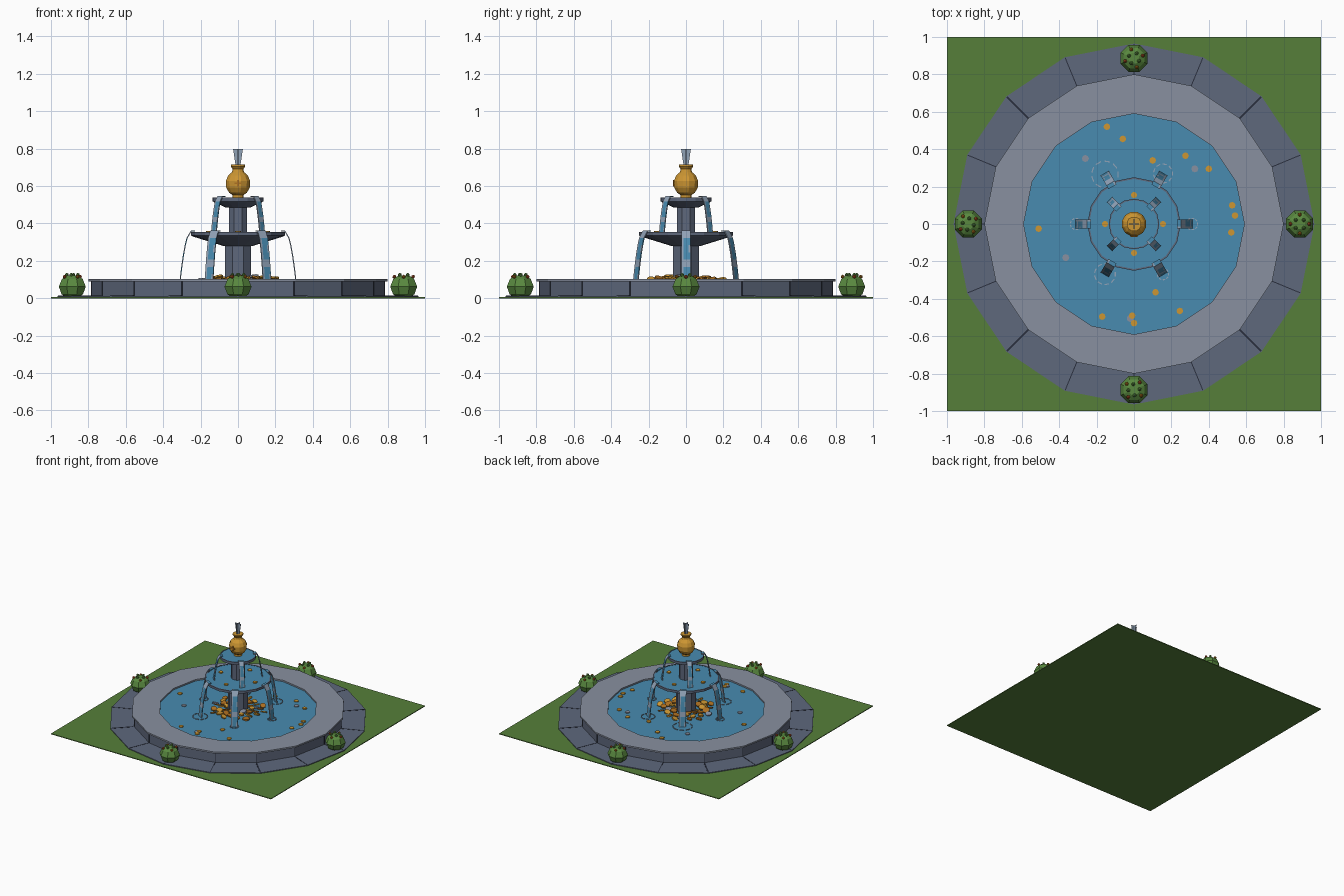
import bpy, bmesh, math, random
from mathutils import Matrix, Vector

if "Cube" in bpy.data.objects:
    bpy.data.objects.remove(bpy.data.objects["Cube"])

random.seed(4)
TAU = 2 * math.pi
COLORS = {
    "grass_green": (0.093, 0.212, 0.042), "slate": (0.112, 0.138, 0.202),
    "pale_stone": (0.246, 0.279, 0.352), "water_blue": (0.065, 0.258, 0.434),
    "gold": (0.61, 0.305, 0.032), "bronze": (0.42, 0.16, 0.015),
    "flower_red": (0.45, 0.08, 0.02), "bush_green": (0.10, 0.25, 0.05),
    "foam": (0.28, 0.36, 0.47), "dark_joint": (0.021, 0.026, 0.045),
}
MATS = {}
for key, rgb in COLORS.items():
    MATS[key] = bpy.data.materials.new(key)
    MATS[key].diffuse_color = (*rgb, 1)


def finish(name, bm, *mats):
    bmesh.ops.recalc_face_normals(bm, faces=bm.faces[:])
    me = bpy.data.meshes.new(name)
    bm.to_mesh(me)
    bm.free()
    for m in mats:
        me.materials.append(MATS[m])
    ob = bpy.data.objects.new(name, me)
    bpy.context.collection.objects.link(ob)
    return ob


def lathe(name, profile, n, mat, turn=0.0, closed=False):
    """Spin (radius, z) points into an n-sided solid."""
    bm = bmesh.new()
    rings = [[bm.verts.new((r * math.cos(turn + TAU * i / n), r * math.sin(turn + TAU * i / n), z))
              for i in range(n)] for r, z in profile]
    pairs = list(zip(rings, rings[1:])) + ([(rings[-1], rings[0])] if closed else [])
    for a, b in pairs:
        for i in range(n):
            j = (i + 1) % n
            bm.faces.new((a[i], a[j], b[j], b[i]))
    if not closed:
        bm.faces.new(rings[0])
        bm.faces.new(rings[-1])
    return finish(name, bm, mat)


def add_box(bm, size, matrix, idx=0):
    vs = bmesh.ops.create_cube(bm, size=1, matrix=matrix @ Matrix.Diagonal((*size, 1)))["verts"]
    for f in {f for v in vs for f in v.link_faces}:
        f.material_index = idx


def add_coin(bm, loc, r, tilt=0.0, spin=0.0, idx=0, h=0.008):
    mat = Matrix.Translation(loc) @ Matrix.Rotation(spin, 4, 'Z') @ Matrix.Rotation(tilt, 4, 'X')
    vs = bmesh.ops.create_cone(bm, cap_ends=True, segments=8, radius1=r, radius2=r,
                               depth=h, matrix=mat)["verts"]
    for f in {f for v in vs for f in v.link_faces}:
        f.material_index = idx


def spin_z(a):
    return Matrix.Rotation(a, 4, 'Z')


# Ground and paving
bm = bmesh.new()
add_box(bm, (2, 2, 0.006), Matrix.Translation((0, 0, 0.003)))
finish("lawn", bm, "grass_green")
lathe("paving", [(0.965, 0.001), (0.965, 0.012), (0.77, 0.012), (0.77, 0.001)], 16, "slate", closed=True)

# Pool wall, rim and water
lathe("pool_wall", [(0.785, 0.008), (0.785, 0.092), (0.61, 0.092), (0.61, 0.008)], 16, "slate", closed=True)
lathe("pool_rim", [(0.80, 0.09), (0.80, 0.103), (0.59, 0.103), (0.59, 0.09)], 16, "pale_stone", closed=True)
lathe("pool_water", [(0.612, 0.02), (0.612, 0.091)], 16, "water_blue")

# Joints between paving slabs and wall stones
bm = bmesh.new()
for i in range(16):
    a = TAU * i / 16
    w = 0.011 if i % 4 == 2 else 0.005
    add_box(bm, (0.17, w, 0.002), spin_z(a) @ Matrix.Translation((0.877, 0, 0.0125)))
    add_box(bm, (0.004, 0.005, 0.078), spin_z(a) @ Matrix.Translation((0.785, 0, 0.051)))
finish("stone_joints", bm, "dark_joint")

# Column and the two bowls
E = TAU / 16
lathe("lower_column", [(0.075, 0.085), (0.075, 0.33)], 8, "slate", E)
lathe("lower_bowl", [(0.08, 0.28), (0.235, 0.328), (0.25, 0.335), (0.25, 0.354), (0.241, 0.354),
                     (0.241, 0.345)], 16, "slate")
lathe("lower_bowl_water", [(0.243, 0.342), (0.243, 0.352)], 16, "water_blue")
lathe("upper_column", [(0.053, 0.345), (0.053, 0.50)], 8, "slate", E)
lathe("upper_bowl", [(0.065, 0.485), (0.125, 0.512), (0.135, 0.518), (0.135, 0.539), (0.128, 0.539),
                     (0.128, 0.53)], 16, "slate")
lathe("upper_bowl_water", [(0.13, 0.527), (0.13, 0.537)], 16, "water_blue")

# Gold urn with a small raised cross, and the jet above it
lathe("urn", [(0.03, 0.535), (0.03, 0.552), (0.05, 0.565), (0.065, 0.592), (0.067, 0.628), (0.055, 0.655),
              (0.033, 0.675), (0.029, 0.69), (0.04, 0.705), (0.04, 0.714), (0.02, 0.714)], 12, "gold", TAU / 24)
bm = bmesh.new()
add_box(bm, (0.036, 0.008, 0.01), Matrix.Translation((0, -0.066, 0.615)))
add_box(bm, (0.01, 0.008, 0.036), Matrix.Translation((0, -0.066, 0.615)))
finish("urn_cross", bm, "bronze")
bm = bmesh.new()
for a in (0, TAU / 4):
    low, high, t = 0.012, 0.026, 0.002
    pts = [(-low, 0.705), (low, 0.705), (high, 0.797), (-high, 0.797)]
    front, back = ([bm.verts.new(spin_z(a) @ Vector((x, y, z))) for x, z in pts] for y in (-t, t))
    bm.faces.new(front)
    bm.faces.new(back)
    for i in range(4):
        j = (i + 1) % 4
        bm.faces.new((front[i], front[j], back[j], back[i]))
finish("top_jet", bm, "foam")


# Falling streams: thin curved ribbons with pale edges and bands
def streams(name, angles, r0, z0, r1, z1, width):
    bm = bmesh.new()
    steps, cols = 7, (-0.5, -0.28, 0.28, 0.5)
    for a in angles:
        rows = []
        path = [(r0 - 0.02, z0)] + [(r0 + (r1 - r0) * math.sqrt(k / steps), z0 + (z1 - z0) * k / steps)
                                    for k in range(steps + 1)]
        for r, z in path:
            rows.append([bm.verts.new(spin_z(a) @ Vector((r, c * width, z))) for c in cols])
        for k in range(len(rows) - 1):
            for c in range(3):
                f = bm.faces.new((rows[k][c], rows[k][c + 1], rows[k + 1][c + 1], rows[k + 1][c]))
                f.material_index = 1 if (c == 0 or c == 2 and k % 2 or k in (1, 5)) else 0
    ob = finish(name, bm, "water_blue", "foam")
    mod = ob.modifiers.new("thickness", 'SOLIDIFY')
    mod.thickness, mod.offset = 0.006, 0


streams("upper_streams", [TAU * (i + 0.5) / 4 for i in range(4)], 0.135, 0.544, 0.182, 0.352, 0.038)
streams("lower_streams", [TAU * i / 6 for i in range(6)], 0.25, 0.36, 0.31, 0.09, 0.05)

# Broken ripple rings where the lower streams land
bm = bmesh.new()
for x, y, r in ((-0.155, 0.265, 0.07), (0.155, 0.27, 0.05), (-0.155, -0.268, 0.055),
                (0.155, -0.268, 0.03), (0.31, 0, 0.03), (-0.31, 0, 0.03)):
    for i in range(9):
        add_box(bm, (0.006, r * 0.45, 0.005),
                Matrix.Translation((x, y, 0.094)) @ spin_z(TAU * i / 9) @ Matrix.Translation((r, 0, 0)))
finish("ripple_rings", bm, "foam")

# Coins floating on the pool and in the lower bowl
bm = bmesh.new()
for x, y in ((-0.145, 0.52), (-0.06, 0.455), (0.1, 0.34), (0.275, 0.365), (0.4, 0.295), (0.525, 0.1),
             (0.54, 0.045), (0.52, -0.045), (-0.51, -0.025), (0.115, -0.365), (0.245, -0.465),
             (-0.17, -0.495), (-0.01, -0.49), (0, -0.53)):
    add_coin(bm, (x, y, 0.094), 0.018)
for x, y in ((-0.26, 0.35), (0.325, 0.295), (-0.365, -0.18), (-0.02, -0.505)):
    add_coin(bm, (x, y, 0.093), 0.019, idx=1)
for i in range(4):
    add_coin(bm, spin_z(TAU * i / 4) @ Vector((0.155, 0, 0.355)), 0.017)
finish("loose_coins", bm, "gold", "pale_stone")

# Heap of coins around the column foot
bm = bmesh.new()
for i in range(44):
    a, r = i * 2.4, 0.085 + 0.125 * (i / 44)
    z = 0.097 + 0.022 * random.random() * (1 - i / 60)
    idx = 2 if i % 11 == 5 else i % 2
    add_coin(bm, (r * math.cos(a), r * math.sin(a), z), random.uniform(0.02, 0.029),
             random.uniform(-0.5, 0.5), a, idx, 0.01)
finish("coin_heap", bm, "gold", "bronze", "pale_stone")

# Four clipped bushes with leaf tufts and blossoms
for i in range(4):
    bush = lathe("bush_%d" % (i + 1), [(0.035, 0.004), (0.062, 0.022), (0.078, 0.062), (0.06, 0.103),
                                       (0.03, 0.122)], 8, "bush_green", E)
    bm = bmesh.new()
    for k in range(8):
        a = TAU * k / 8 + 0.3 * i
        r, z = ((0.05, 0.115), (0.03, 0.125))[k % 2]
        vs = bmesh.ops.create_icosphere(bm, subdivisions=1, radius=0.011, matrix=Matrix.Translation(
            (r * math.cos(a), r * math.sin(a), z)))["verts"]
        for f in {f for v in vs for f in v.link_faces}:
            f.material_index = (0, 1, 2, 1)[k % 4]
    tuft = finish("bush_blossoms_%d" % (i + 1), bm, "flower_red", "bush_green", "bronze")
    for ob in (bush, tuft):
        ob.location = spin_z(TAU * i / 4) @ Vector((0.886, 0, 0))

for m in bpy.data.materials:
    if m.users and not m.is_grease_pencil:
        m.use_nodes = True
        m.node_tree.nodes["Principled BSDF"].inputs["Base Color"].default_value = m.diffuse_color
